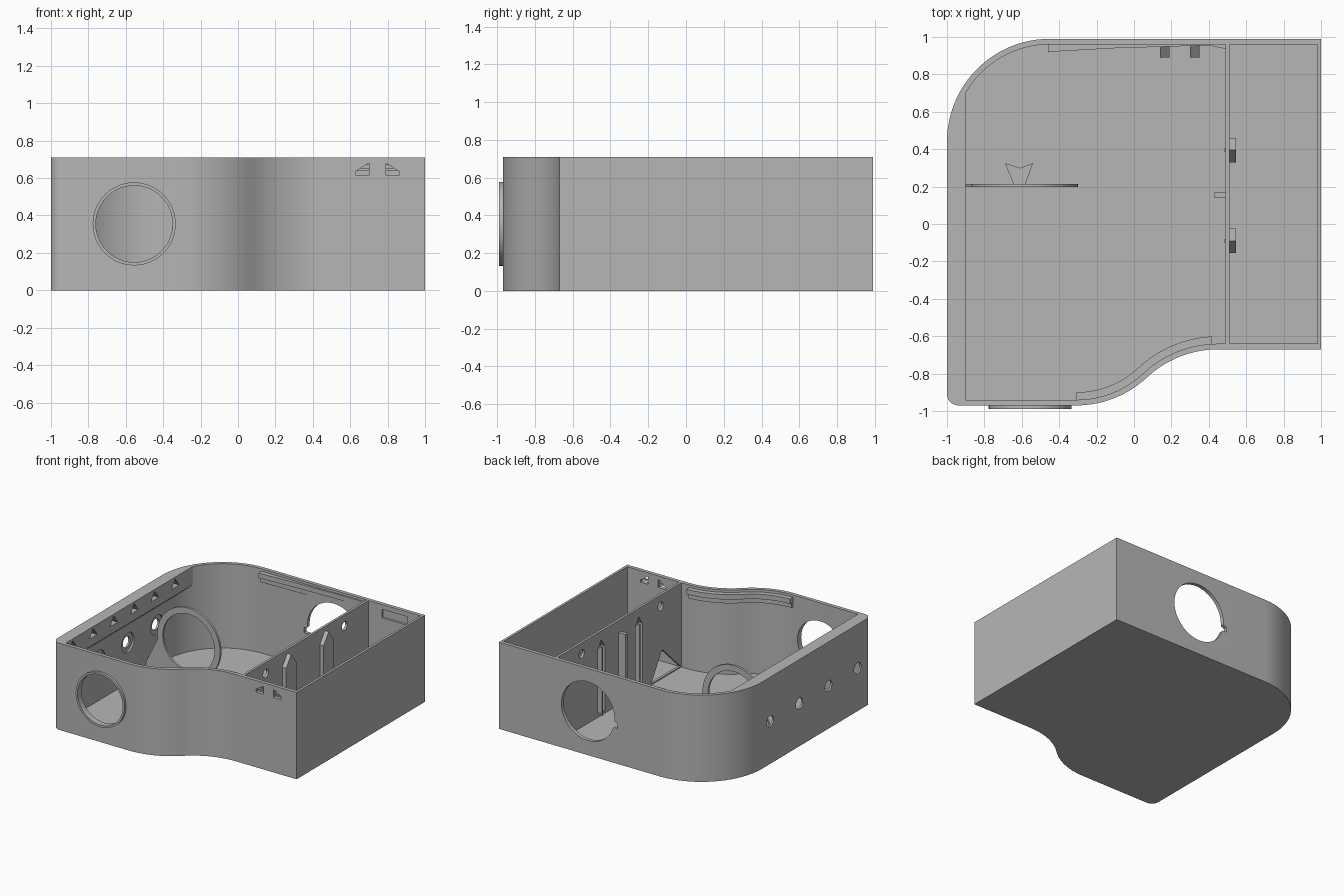
import bpy, bmesh, math

if "Cube" in bpy.data.objects:
    bpy.data.objects.remove(bpy.data.objects["Cube"])

grey = bpy.data.materials.new("grey_plastic")
grey.diffuse_color = (0.47, 0.47, 0.47, 1)
grey.use_nodes = True
grey.node_tree.nodes["Principled BSDF"].inputs["Base Color"].default_value = grey.diffuse_color
H, FLOOR, WALL = 0.71, 0.02, 0.03


def prism(name, pts, axis, a, b):
    """Extrude a 2D polygon along an axis from a to b."""
    place = {'x': lambda p, q, h: (h, p, q),
             'y': lambda p, q, h: (p, h, q),
             'z': lambda p, q, h: (p, q, h)}[axis]
    bm = bmesh.new()
    low = [bm.verts.new(place(p, q, a)) for p, q in pts]
    top = [bm.verts.new(place(p, q, b)) for p, q in pts]
    bm.faces.new(low)
    bm.faces.new(top)
    n = len(pts)
    for i in range(n):
        j = (i + 1) % n
        bm.faces.new((low[i], low[j], top[j], top[i]))
    bmesh.ops.recalc_face_normals(bm, faces=bm.faces[:])
    me = bpy.data.meshes.new(name)
    bm.to_mesh(me)
    bm.free()
    me.materials.append(grey)
    ob = bpy.data.objects.new(name, me)
    bpy.context.collection.objects.link(ob)
    return ob


def box(name, x0, x1, y0, y1, z0, z1):
    return prism(name, [(x0, y0), (x1, y0), (x1, y1), (x0, y1)], 'z', z0, z1)


def arc(cx, cy, r, a0, a1, n):
    return [(cx + r * math.cos(math.radians(a0 + (a1 - a0) * i / n)),
             cy + r * math.sin(math.radians(a0 + (a1 - a0) * i / n)))
            for i in range(n + 1)]


def disc(cx, cy, r, n=48):
    return arc(cx, cy, r, 0, 360, n)[:-1]


def boolean(ob, cutter, op='DIFFERENCE'):
    """Apply a boolean and delete the helper."""
    m = ob.modifiers.new("cut", 'BOOLEAN')
    m.operation, m.object, m.solver = op, cutter, 'EXACT'
    bpy.context.view_layer.objects.active = ob
    bpy.ops.object.modifier_apply(modifier=m.name)
    bpy.data.objects.remove(cutter)


def s_curve(d):
    """Wavy front wall, moved inward by d."""
    return (arc(0.45, -1.226, 0.556 + d, 90, 133.1, 14)
            + arc(-0.31, -0.414, 0.556 - d, 313.1, 270, 14)[1:])


def outline(d, right):
    return ([(right, -0.67 + d)] + s_curve(d)
            + arc(-0.94, -0.91, 0.06 - d, 270, 180, 6)
            + arc(-0.45, 0.44, 0.55 - d, 180, 90, 24)
            + [(right, 0.99 - d)])


# Open tray with thin walls
body = prism("tray_body", outline(0, 1.0), 'z', 0, H)
boolean(body, prism("cavity", outline(WALL, 0.98), 'z', FLOOR, H + 0.1))

# Round front port and raised rim
PX, PZ = -0.555, 0.355
rim = prism("front_port_rim", disc(PX, PZ, 0.222), 'y', -0.99, -0.96)
boolean(rim, prism("rim_bore", disc(PX, PZ, 0.205), 'y', -1.1, -0.9))
boolean(body, prism("port_bore", disc(PX, PZ, 0.205), 'y', -1.1, -0.9))

# Round back port with a side notch
boolean(body, prism("back_bore", disc(0.195, 0.36, 0.24), 'y', 0.9, 1.1))
boolean(body, prism("back_notch", [(0.05, 0.20), (-0.04, 0.29), (-0.075, 0.29),
                                   (-0.075, 0.33), (0.0, 0.36)], 'y', 0.9, 1.1))

# Pair of mirrored front vents
for s in (-1, 1):
    pts = [(0.745 + s * dx, z) for dx, z in
           ((0.045, 0.615), (0.115, 0.615), (0.115, 0.637), (0.045, 0.68))]
    boolean(body, prism("vent", pts, 'y', -0.8, -0.6))
    x0, x1 = sorted((0.745 + s * 0.04, 0.745 + s * 0.12))
    box("vent_bar", x0 + 0.004, x1 - 0.004, -0.657, -0.643, 0.637, 0.65)

# Recess inside the back wall of the narrow bay
boolean(body, box("recess", 0.63, 0.86, 0.9, 0.978, 0.60, 0.67))

# Left wall holes, countersunk from the inside
for i in range(4):
    y = 0.34 - 0.377 * i
    boolean(body, prism("hole", disc(y, 0.35, 0.045, 24), 'x', -1.1, -0.9))
    boolean(body, prism("sink", disc(y, 0.35, 0.08, 24), 'x', -0.985, -0.9))

# Left overhanging lip with triangular pockets
lip = prism("left_lip", [(-0.99, 0.48), (-0.9, 0.56), (-0.9, H), (-0.99, H)],
            'y', -0.96, 0.75)
boolean(lip, prism("lip_limit", outline(0.01, 0.9), 'z', 0, 1), 'INTERSECT')
for i in range(6):
    y = -0.85 + 0.265 * i
    boolean(lip, prism("pocket", [(y - 0.05, 0.625), (y + 0.05, 0.625), (y, 0.695)],
                       'x', -0.965, -0.85))

# Divider between the bays, with wire holes and a low triangular opening
divider = box("divider", 0.49, 0.51, -0.66, 0.97, 0.01, H)
for y in (0.65, -0.37):
    boolean(divider, prism("wire_hole", disc(y, 0.62, 0.035, 24), 'x', 0.4, 0.6))
boolean(divider, prism("opening", [(-0.63, 0.03), (-0.25, 0.03), (-0.39, 0.26)],
                       'x', 0.4, 0.6))

# Pointed posts on the divider, slotted from the main bay
for y in (0.395, -0.09):
    gable = lambda w, z0, z1, z2: [(y - w, z0), (y + w, z0), (y + w, z1),
                                   (y, z2), (y - w, z1)]
    post = prism("divider_post", gable(0.065, 0.01, 0.59, 0.68), 'x', 0.505, 0.545)
    slot = gable(0.045, 0.04, 0.57, 0.64)
    boolean(post, prism("post_slot", slot, 'x', 0.4, 0.53))
    boolean(divider, prism("wall_slot", slot, 'x', 0.4, 0.6))
    box("post_rib", 0.48, 0.535, y - 0.008, y + 0.008, 0.01, 0.58)
box("divider_stop", 0.43, 0.495, 0.14, 0.17, 0.01, 0.61)

# Cover rails on the front and back walls
for lo, hi, depth in ((0.61, 0.66, 0.05), (0.65, 0.69, 0.07)):
    near, far = s_curve(0.02), s_curve(depth)
    prism("front_rail", near[1:] + far[:0:-1], 'z', lo, hi)
    k = depth - 0.07
    prism("back_rail", [(-0.46, 0.965), (0.495, 0.965), (0.495, 0.935 - k),
                        (0.4, 0.955 - k / 2), (-0.1, 0.94 - k / 2), (-0.46, 0.92 - k)],
          'z', lo, hi)

# Clips below the back port
for x in (0.14, 0.30):
    prism("back_clip", [(0.97, 0.01), (0.89, 0.01), (0.89, 0.06), (0.97, 0.12)],
          'x', x, x + 0.05)

# Upright ring holder with web and rear brace
RX, RZ = -0.585, 0.36
ring = prism("ring_holder", disc(RX, RZ, 0.285), 'y', 0.197, 0.215)
web = prism("ring_web", [(-0.975, 0.01), (-0.32, 0.01), (-0.45, 0.14),
                         (-0.72, 0.14), (-0.86, 0.33), (-0.975, 0.10)],
            'y', 0.198, 0.214)
for part in (ring, web):
    boolean(part, prism("ring_bore", disc(RX, RZ, 0.235), 'y', 0.1, 0.3))
for x0, x1 in ((-0.69, -0.61), (-0.54, -0.61)):
    prism("ring_brace", [(x0, 0.325), (x1, 0.30), (x1, 0.21), (x1 + (x0 - x1) * 0.4, 0.21)],
          'z', 0.01, 0.08)

# Smooth curved walls, crisp edges
for ob in list(bpy.context.scene.objects):
    bpy.ops.object.select_all(action='DESELECT')
    ob.select_set(True)
    bpy.context.view_layer.objects.active = ob
    bpy.ops.object.shade_smooth_by_angle(angle=math.radians(30))
